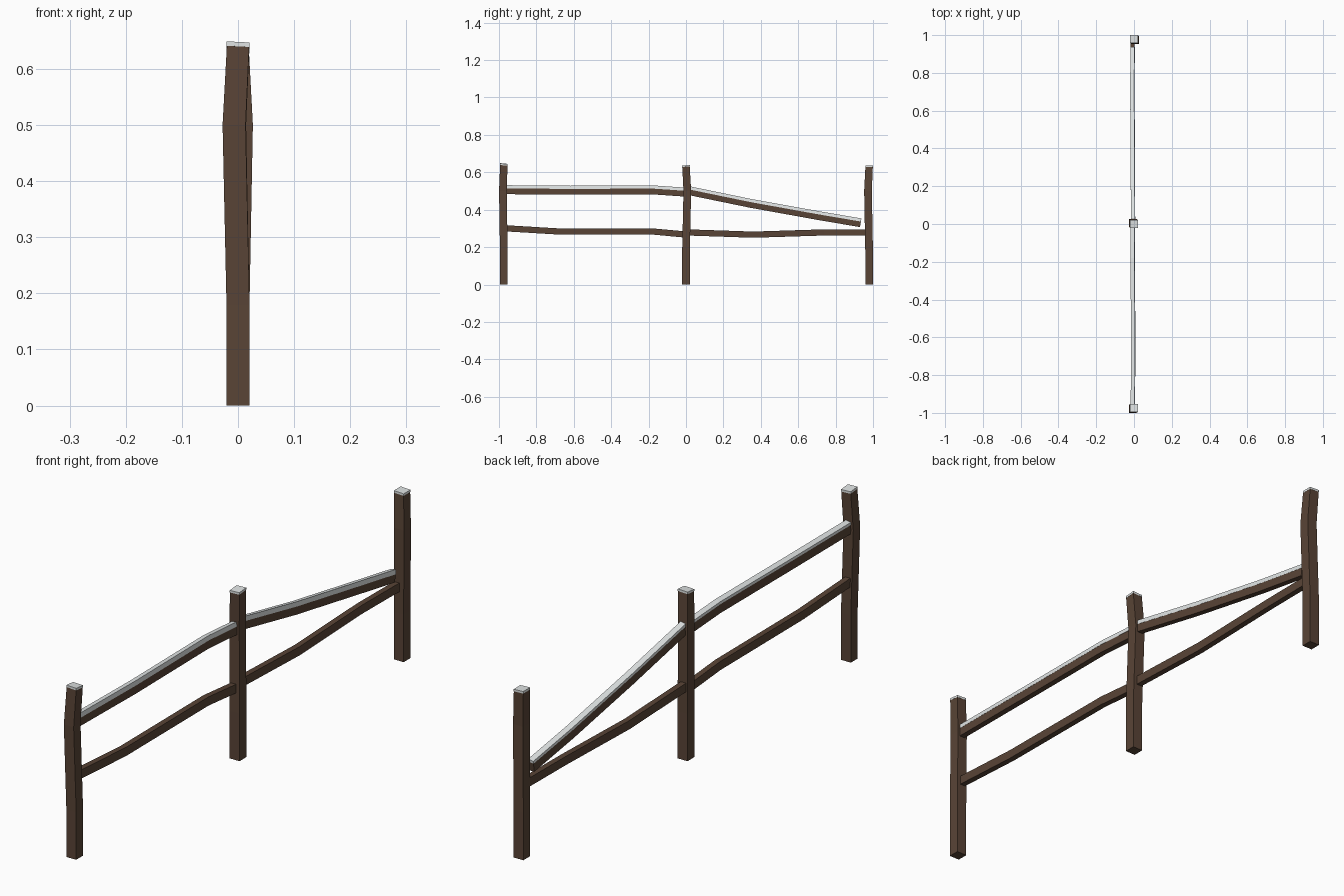
import bpy, bmesh
from mathutils import Vector

if "Cube" in bpy.data.objects:
    bpy.data.objects.remove(bpy.data.objects["Cube"])


def material(name, rgb):
    m = bpy.data.materials.new(name)
    m.diffuse_color = (*rgb, 1)
    m.use_nodes = True
    m.node_tree.nodes["Principled BSDF"].inputs["Base Color"].default_value = m.diffuse_color
    return m


WOOD = material("dark_brown_wood", (0.10, 0.058, 0.037))
SNOW = material("pale_snow", (0.75, 0.78, 0.78))


def loft(name, rings, mat):
    """Skin a row of four-point rings and close both ends."""
    bm = bmesh.new()
    rows = [[bm.verts.new(p) for p in ring] for ring in rings]
    for a, b in zip(rows, rows[1:]):
        for i in range(4):
            j = (i + 1) % 4
            bm.faces.new((a[i], a[j], b[j], b[i]))
    bm.faces.new(rows[0])
    bm.faces.new(rows[-1])
    bmesh.ops.recalc_face_normals(bm, faces=bm.faces)
    mesh = bpy.data.meshes.new(name)
    bm.to_mesh(mesh)
    bm.free()
    mesh.materials.append(mat)
    obj = bpy.data.objects.new(name, mesh)
    bpy.context.collection.objects.link(obj)


def square(x, y, z, h, tilt=(0, 0)):
    return [(x + sx * h, y + sy * h, z + sx * tilt[0] + sy * tilt[1])
            for sx, sy in ((-1, -1), (1, -1), (1, 1), (-1, 1))]


def post(name, y, height, bend, tilt):
    """Square post kinked sideways near the top, with a thin snow cap."""
    bx, by = bend
    rings = [square(0, y, 0, 0.0205),
             square(0, y, 0.18, 0.0205),
             square(bx, y + by, 0.50, 0.0205),
             square(0, y, height - 0.008, 0.0198, tilt)]
    loft(name, rings, WOOD)
    loft(name + "_snow_cap", [square(0, y, height - 0.008, 0.0203, tilt),
                              square(0, y, height, 0.0203, tilt)], SNOW)


def rail(name, path, height, snowy=False):
    """Rail along (x, y, bottom z) points; sections follow the end slope."""
    pts = [Vector(p) for p in path]
    wood, snow = [], []
    for i, p in enumerate(pts):
        t = pts[min(i + 1, len(pts) - 1)] - pts[max(i - 1, 0)]
        up = Vector((0, -t.z, t.y)).normalized()
        w = Vector((0.011, 0, 0))
        ws = Vector((0.0117, 0, 0))
        wood.append([p - w, p + w, p + w + up * height, p - w + up * height])
        # snow is thicker on the +x side
        snow.append([p - ws + up * (height - 0.001), p + ws + up * (height - 0.004),
                     p + ws * 0.8 + up * (height + 0.013),
                     p - ws + up * (height + 0.009)])
    loft(name, wood, WOOD)
    if snowy:
        loft(name + "_snow", snow, SNOW)


# Posts
post("front_post", -0.974, 0.646, (-0.007, -0.005), (-0.001, -0.002))
post("middle_post", 0.0, 0.637, (-0.006, 0.007), (0.001, 0.002))
post("back_post", 0.979, 0.636, (0.006, -0.006), (-0.001, 0.0))

# Upper rails, the rear one fallen at its far end
rail("front_upper_rail", [(-0.006, -0.965, 0.483), (-0.004, -0.62, 0.480),
                          (-0.007, -0.18, 0.482), (-0.006, -0.005, 0.470)], 0.035, True)
rail("back_upper_rail", [(-0.005, 0.005, 0.480), (-0.006, 0.34, 0.411),
                         (-0.009, 0.70, 0.346), (-0.007, 0.93, 0.307)], 0.034, True)

# Lower rails
rail("front_lower_rail", [(-0.006, -0.965, 0.284), (-0.004, -0.68, 0.267),
                          (-0.007, -0.18, 0.267), (-0.006, -0.005, 0.251)], 0.033)
rail("back_lower_rail", [(-0.005, 0.005, 0.262), (-0.006, 0.36, 0.250),
                         (-0.009, 0.74, 0.262), (-0.007, 0.968, 0.262)], 0.033)
